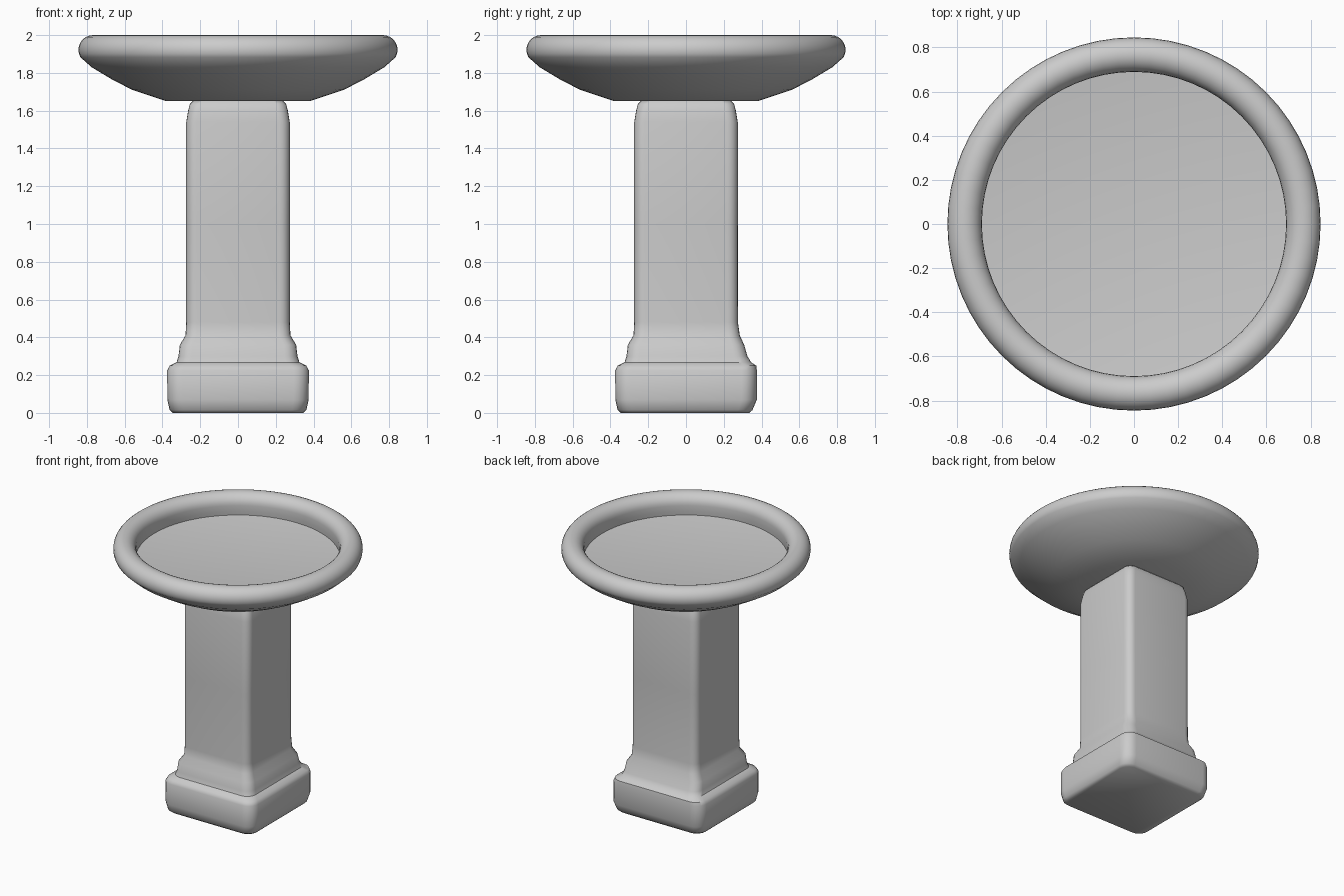
import bpy, bmesh, math

if "Cube" in bpy.data.objects:
    bpy.data.objects.remove(bpy.data.objects["Cube"])


def bridge_rings(name, rings):
    """Skin a stack of closed point rings and cap both ends."""
    bm = bmesh.new()
    loops = [[bm.verts.new(p) for p in ring] for ring in rings]
    n = len(loops[0])
    for a, b in zip(loops, loops[1:]):
        for i in range(n):
            j = (i + 1) % n
            bm.faces.new((a[i], a[j], b[j], b[i]))
    bm.faces.new(loops[0][::-1])
    bm.faces.new(loops[-1])
    bmesh.ops.recalc_face_normals(bm, faces=bm.faces)
    mesh = bpy.data.meshes.new(name)
    bm.to_mesh(mesh)
    bm.free()
    obj = bpy.data.objects.new(name, mesh)
    bpy.context.collection.objects.link(obj)
    bpy.ops.object.select_all(action='DESELECT')
    obj.select_set(True)
    bpy.context.view_layer.objects.active = obj
    bpy.ops.object.shade_smooth_by_angle(angle=math.radians(42))
    return obj


def circle(r, z, n=64):
    return [(r * math.cos(2 * math.pi * i / n), r * math.sin(2 * math.pi * i / n), z)
            for i in range(n)]


def rounded_square(half, z, radius, back, steps=5):
    """Square ring with round corners; back is the half depth towards +y."""
    pts = []
    for k, (sx, sy) in enumerate(((1, 1), (-1, 1), (-1, -1), (1, -1))):
        hy = back if sy > 0 else half
        for s in range(steps + 1):
            a = math.pi / 2 * (k + s / steps)
            pts.append((sx * (half - radius) + radius * math.cos(a),
                        sy * (hy - radius) + radius * math.sin(a), z))
    return pts


# Pedestal: plinth, moulded step and tall shaft (half width, z, corner radius, back)
sections = [
    (0.345, 0.0, 0.07, 0.335), (0.362, 0.015, 0.075, 0.352),
    (0.374, 0.07, 0.08, 0.375), (0.375, 0.225, 0.08, 0.375),
    (0.362, 0.25, 0.075, 0.372), (0.325, 0.268, 0.07, 0.345),
    (0.315, 0.30, 0.07, 0.325), (0.308, 0.36, 0.065, 0.308),
    (0.278, 0.41, 0.06, 0.285), (0.274, 0.48, 0.055, 0.275),
    (0.274, 1.0, 0.055, 0.274), (0.274, 1.54, 0.055, 0.274),
    (0.264, 1.60, 0.055, 0.264), (0.255, 1.635, 0.055, 0.255),
    (0.24, 1.65, 0.05, 0.24),
]
bridge_rings("pedestal", [rounded_square(*s) for s in sections])

# Basin: faceted underside, rolled rim and flat floor (radius, z)
profile = [(0.38, 1.65), (0.56, 1.71), (0.67, 1.767), (0.775, 1.83)]
for deg in range(-30, 181, 15):
    a = math.radians(deg)
    profile.append((0.767 + 0.078 * math.cos(a), 1.922 + 0.078 * math.sin(a)))
profile += [(0.69, 1.88), (0.693, 1.85), (0.683, 1.848)]
bridge_rings("basin", [circle(r, z) for r, z in profile])
